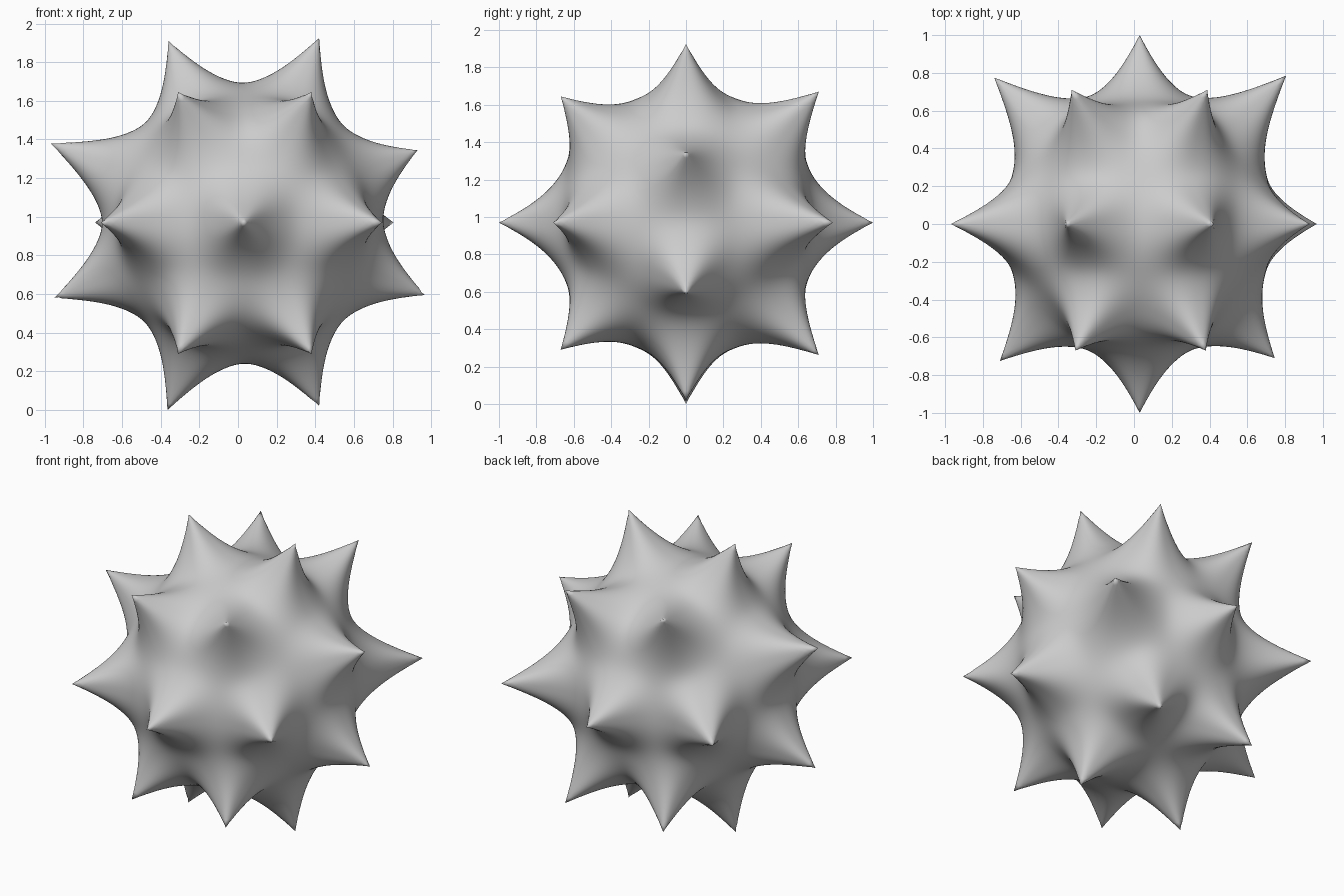
import bpy, bmesh, math
from mathutils import Vector

if "Cube" in bpy.data.objects:
    bpy.data.objects.remove(bpy.data.objects["Cube"])

CENTRE = Vector((0.03, 0, 0.967))
BODY_R = 0.678
WIDTH = math.radians(9.6)      # angular falloff of a spike

# spike tips: two poles on y, a ring of eight at y = 0, rings of six front and back
tips = [(0.03, -1, 0.97), (0.03, 1, 0.97),
        (-0.36, 0, 1.91), (0.42, 0, 1.925), (-0.97, 0, 1.38), (0.93, 0, 1.345),
        (-0.95, 0, 0.58), (0.968, 0, 0.595), (-0.365, 0, 0.0), (0.42, 0, 0.02),
        (-0.71, -0.725, 0.97), (0.745, -0.71, 0.97),
        (-0.74, 0.775, 0.97), (0.805, 0.785, 0.97)]
for x in (-0.31, 0.38):
    tips += [(x, -0.67, 1.645), (x, -0.67, 0.29)]
for x in (-0.33, 0.388):
    tips += [(x, 0.71, 1.67), (x, 0.71, 0.262)]

# each spike: direction, height above body, tangent axes
spikes = []
for t in tips:
    v = Vector(t) - CENTRE
    d = v.normalized()
    u = Vector((0, 1, 0)).cross(d)
    u = u.normalized() if u.length > 0.2 else Vector((1, 0, 0))
    spikes.append((d, v.length - BODY_R, u, d.cross(u)))


def radius(n):
    """Body radius plus concave, slightly four-sided spikes."""
    total = 0.0
    for d, h, u, w in spikes:
        c = n.dot(d)
        if c < 0.3:
            continue
        a, b = abs(n.dot(u)), abs(n.dot(w))
        s = math.hypot(a, b)
        if s < 1e-9:
            return BODY_R + h
        square = (a ** 2.6 + b ** 2.6) ** (1 / 2.6) / s
        ang = math.atan2(s, c) * square
        total += (h * math.exp(-ang / WIDTH)) ** 2
    return BODY_R + math.sqrt(total)


# spiked ball grown from a dense sphere
bm = bmesh.new()
bmesh.ops.create_icosphere(bm, subdivisions=7, radius=1)
for d, *_ in spikes:           # put a vertex exactly on every tip
    min(bm.verts, key=lambda v: (v.co - d).length_squared).co = d
for v in bm.verts:
    n = v.co.normalized()
    v.co = CENTRE + n * radius(n)
for f in bm.faces:
    f.smooth = True
mesh = bpy.data.meshes.new("spiked_ball")
bm.to_mesh(mesh)
bm.free()
ball = bpy.data.objects.new("spiked_ball", mesh)
bpy.context.collection.objects.link(ball)
